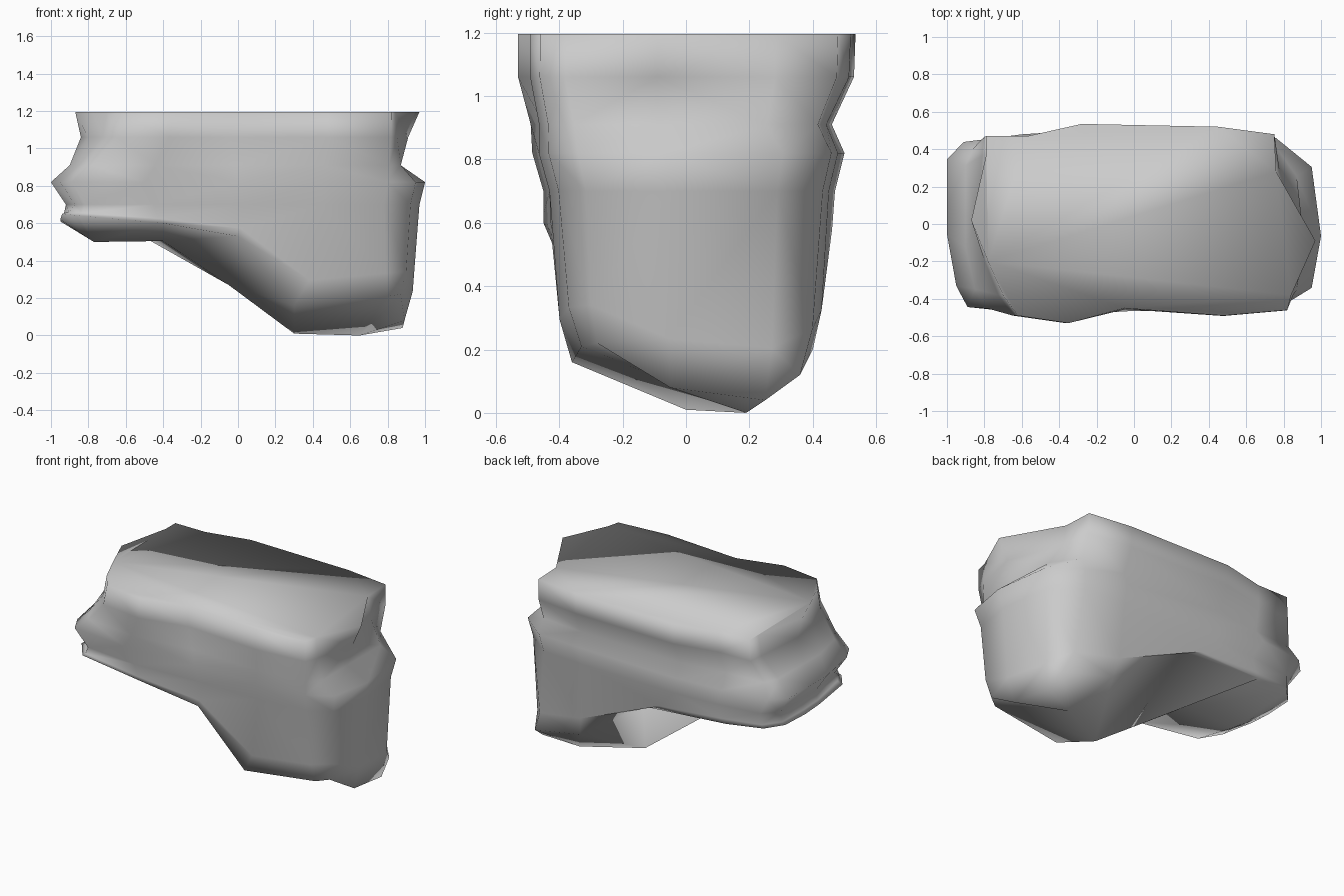
import bpy, bmesh
from mathutils import Vector

if "Cube" in bpy.data.objects:
    bpy.data.objects.remove(bpy.data.objects["Cube"])

# Outlines running counter-clockwise from the left tip: flat top and bulging middle
TOP = [(-.87, .02), (-.78, -.2), (-.70, -.38), (-.62, -.49), (-.35, -.53), (-.05, -.45),
       (.48, -.49), (.82, -.46), (.84, -.38), (.97, -.09), (.76, .28), (.75, .48),
       (.45, .52), (-.28, .535), (-.57, .47), (-.79, .47), (-.79, .37)]
MID = [(-1, .1), (-1, -.05), (-.95, -.32), (-.89, -.43), (-.5, -.47), (0, -.45),
       (.45, -.45), (.8, -.42), (.95, -.33), (1, -.06), (.95, .3), (.76, .45),
       (.45, .47), (-.28, .49), (-.6, .47), (-.91, .43), (-1, .34)]
# Lower rim where the sides turn into the underside
RIM = [(-.95, .1, .61), (-.95, -.05, .62), (-.94, -.3, .65), (-.85, -.42, .64), (-.4, -.45, .60),
       (0, -.42, .53), (.3, -.36, .16), (.8, -.33, .21), (.87, -.28, .22), (.89, -.05, .08),
       (.88, .25, .04), (.86, .36, .12), (.5, .40, .2), (0, .45, .54), (-.6, .44, .58),
       (-.85, .40, .6), (-.94, .3, .61)]
# Ridge along the underside, and the ridge point each rim point joins
KEEL = [(-.77, 0, .5), (-.4, 0, .505), (-.05, -.08, .27), (.3, 0, .01), (.65, .19, 0)]
JOIN = [0, 0, 0, 0, 1, 2, 3, 4, 4, 4, 4, 4, 3, 2, 1, 0, 0]

# Upper rings: z, left x, right x, front y, back y, blend from TOP to MID
RINGS = [(1.195, -.87, .97, -.53, .535, 0),
         (1.06, -.84, .91, -.53, .53, .1),
         (.91, -.90, .87, -.49, .46, .6),
         (.82, -1, 1, -.485, .50, 1),
         (.70, -.92, .97, -.45, .47, 1)]


def remap(v, lo, hi, new_lo, new_hi):
    return new_lo + (v - lo) / (hi - lo) * (new_hi - new_lo)


def ring_points(z, x0, x1, y0, y1, blend):
    pts = [Vector(a).lerp(Vector(b), blend) for a, b in zip(TOP, MID)]
    xs, ys = [p.x for p in pts], [p.y for p in pts]
    out = []
    for x, y in pts:
        # The neck under the top only pinches the tips
        xx = remap(x, min(xs), max(xs), x0, x1) if z < .9 else min(max(x, x0), x1)
        out.append(Vector((xx, remap(y, min(ys), max(ys), y0, y1), z)))
    return out


# Ring list: upper rings, a full-width ring partway down the walls, then the rim
rings = [ring_points(*r) for r in RINGS]
rim = [Vector(p) for p in RIM]
wall = []
for a, b in zip(rings[-1], rim):
    p = a.lerp(b, .45)
    p.z = a.z + (b.z - a.z) * .75
    wall.append(p)
rings += [wall, rim]

# Side walls and flat top
bm = bmesh.new()
loops = [[bm.verts.new(p) for p in ring] for ring in rings]
n = len(TOP)
for upper, lower in zip(loops, loops[1:]):
    for i in range(n):
        j = (i + 1) % n
        bm.faces.new((upper[i], lower[i], lower[j], upper[j]))
bm.faces.new(loops[0])

# Underside from the rim to the ridge
keel = [bm.verts.new(p) for p in KEEL]
low = loops[-1]
for i in range(n):
    j = (i + 1) % n
    bm.faces.new((low[i], low[j], keel[JOIN[i]]))
    if JOIN[i] != JOIN[j]:
        bm.faces.new((low[j], keel[JOIN[j]], keel[JOIN[i]]))

bmesh.ops.triangulate(bm, faces=[f for f in bm.faces if len(f.verts) == 4])
bmesh.ops.recalc_face_normals(bm, faces=bm.faces)
for f in bm.faces:
    f.smooth = True
mesh = bpy.data.meshes.new("floating_rock")
bm.to_mesh(mesh)
bm.free()
rock = bpy.data.objects.new("floating_rock", mesh)
bpy.context.collection.objects.link(rock)
